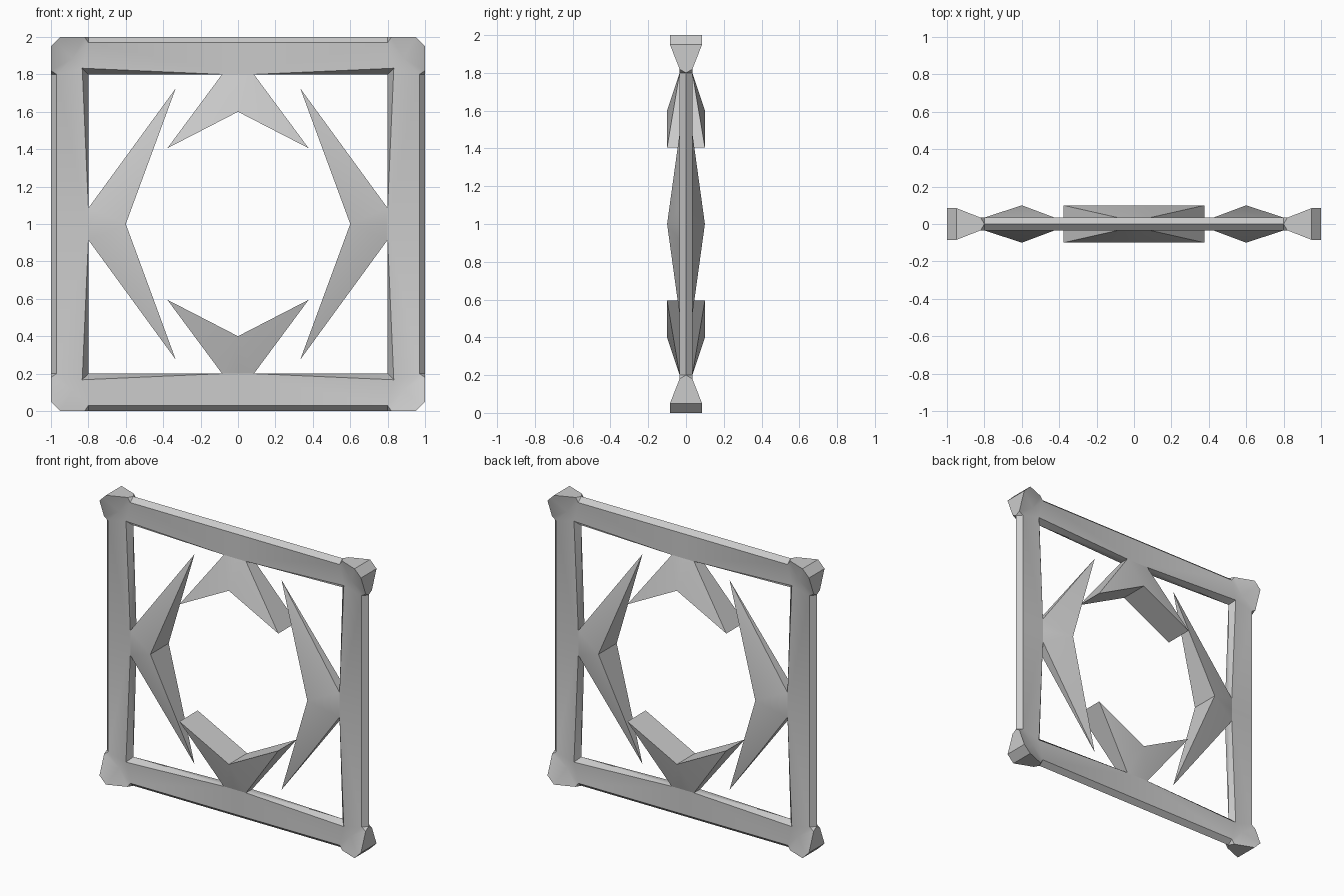
import bpy, bmesh
from math import radians
from itertools import product

if "Cube" in bpy.data.objects:
    bpy.data.objects.remove(bpy.data.objects["Cube"])


def build(name, faces, maps):
    """Repeat a small facet patch through symmetry maps and weld it into one object."""
    bm = bmesh.new()
    for f in maps:
        for face in faces:
            bm.faces.new([bm.verts.new(f(*p)) for p in face])
    bmesh.ops.remove_doubles(bm, verts=bm.verts, dist=0.0005)
    bmesh.ops.recalc_face_normals(bm, faces=bm.faces)
    me = bpy.data.meshes.new(name)
    bm.to_mesh(me)
    bm.free()
    ob = bpy.data.objects.new(name, me)
    ob.location.z = 1
    bpy.context.collection.objects.link(ob)
    bpy.ops.object.select_all(action='DESELECT')
    bpy.context.view_layer.objects.active = ob
    ob.select_set(True)
    bpy.ops.object.shade_smooth_by_angle(angle=radians(35))
    return ob


def symmetry(sx, sy, sz, swap):
    if swap:
        return lambda x, y, z: (sx * z, sy * y, sz * x)
    return lambda x, y, z: (sx * x, sy * y, sz * z)


S = (1, -1)
T = 0.034            # half thickness of the bars
B = 0.085            # half width of the spike root

# Square frame: one sixteenth, bar half plus half a corner block
ridge_c, ridge_e = (0, 0, 1), (0.8, 0, 1)
rim_c, rim_e = (0, -T, 0.97), (0.8, -T, 0.97)
in_c, in_b, in_e = (0, -T, 0.8), (B, -T, 0.8), (0.833, -T, 0.833)
mid_c, mid_b, mid_e = (0, 0, 0.8), (B, 0, 0.8), (0.8, 0, 0.8)
step, top, top_mid = (0.82, -T, 1), (0.95, -0.085, 1), (0.95, 0, 1)
fold, cut, cut_mid = (0.885, -T, 0.885), (0.975, -0.085, 0.975), (0.975, 0, 0.975)
frame = [
    (ridge_c, ridge_e, rim_e, rim_c),          # outer slope
    (rim_c, rim_e, in_e, in_b, in_c),          # front face
    (in_b, in_e, mid_e, mid_b),                # inner slope
    (in_c, in_b, mid_b, mid_c),                # seat of the spike
    (rim_e, fold, in_e),                       # corner, inner part
    (rim_e, step, top, cut, fold),             # corner, flared part
    (ridge_e, step, rim_e),                    # corner shoulder
    (ridge_e, top_mid, top, step),             # corner top
    (top, top_mid, cut_mid, cut),              # corner chamfer
]
build("square_frame", frame, [symmetry(*s, w) for *s, w in product(S, S, S, (0, 1))])


def spike(tip, tip_mid):
    """Quarter of a V-shaped spike pointing inward from the top bar."""
    v, v_mid = (0, -0.1, 0.6), (0, 0, 0.6)
    return [
        (in_c, in_b, v),
        (in_b, tip, v),
        (in_b, mid_b, tip_mid, tip),
        (v, tip, tip_mid, v_mid),
        (in_c, mid_c, mid_b, in_b),
    ]


# Blunt spikes at top and bottom, pointed spikes at the sides
blunt = spike((0.378, -0.1, 0.405), (0.378, 0, 0.405))
sharp = spike((0.725, 0, 0.333), (0.725, 0, 0.333))
for side, label in ((1, "top"), (-1, "bottom")):
    build(label + "_spike", blunt, [symmetry(a, b, side, 0) for a, b in product(S, S)])
for side, label in ((1, "right"), (-1, "left")):
    build(label + "_spike", sharp, [symmetry(side, b, a, 1) for a, b in product(S, S)])
